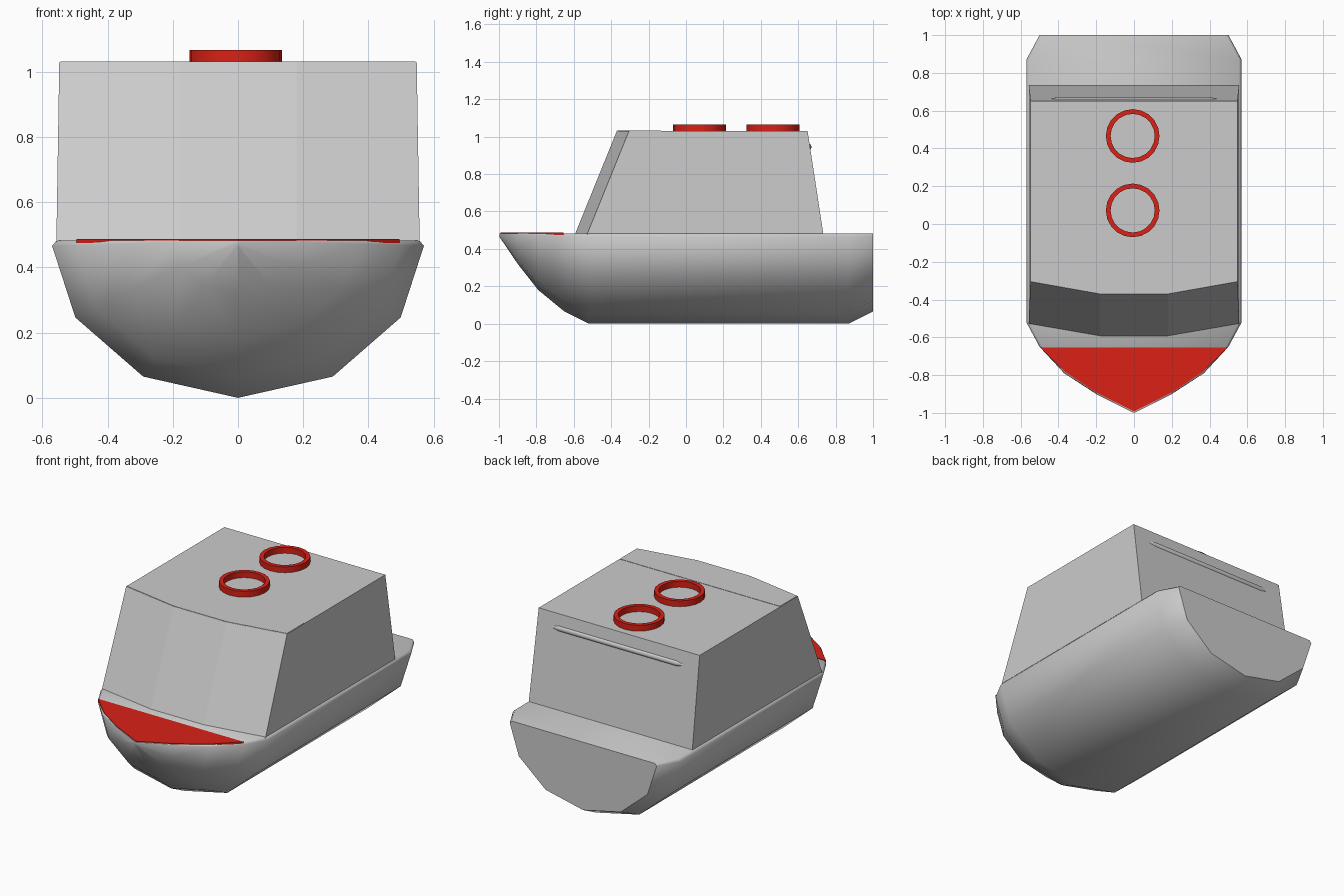
import bpy, bmesh, math

if "Cube" in bpy.data.objects:
    bpy.data.objects.remove(bpy.data.objects["Cube"])


def make_object(name, verts, faces, color=None, smooth=None):
    me = bpy.data.meshes.new(name)
    me.from_pydata(verts, [], faces)
    bm = bmesh.new()
    bm.from_mesh(me)
    bmesh.ops.remove_doubles(bm, verts=bm.verts, dist=0.0005)
    bmesh.ops.recalc_face_normals(bm, faces=bm.faces)
    bm.to_mesh(me)
    bm.free()
    ob = bpy.data.objects.new(name, me)
    bpy.context.collection.objects.link(ob)
    if color:
        me.materials.append(color)
    if smooth:
        bpy.ops.object.select_all(action='DESELECT')
        ob.select_set(True)
        bpy.context.view_layer.objects.active = ob
        bpy.ops.object.shade_smooth_by_angle(angle=math.radians(smooth))
    return ob


def loft(name, rings, closed=True, caps=True, **kw):
    """Bridge successive equal-length vertex rings."""
    n = len(rings[0])
    verts = [v for r in rings for v in r]
    m = len(rings)
    faces = []
    for i in range(m if not caps else m - 1):
        a, b = i * n, ((i + 1) % m) * n
        faces += [(a + j, a + (j + 1) % n, b + (j + 1) % n, b + j) for j in range(n)]
    if caps:
        faces += [tuple(range(n)), tuple(range((m - 1) * n, m * n))]
    return make_object(name, verts, faces, **kw)


def mirrored(half):
    """Complete a half outline (x >= 0, starting and ending anywhere) across x = 0."""
    return half + [(-x, y) for x, y in reversed(half) if x > 0]


red = bpy.data.materials.new("red_paint")
red.diffuse_color = (0.7, 0.015, 0.008, 1)
red.use_nodes = True
red.node_tree.nodes["Principled BSDF"].inputs["Base Color"].default_value = red.diffuse_color

# Hull: one cross-section scaled to each station (y, half width, keel height)
DECK = 0.483
section = [(0, 0), (0.51, 0.135), (0.875, 0.51), (1.0, 0.965), (0.975, 1.0)]
stations = [(-0.998, 0.004, 0.465), (-0.90, 0.20, 0.32), (-0.79, 0.37, 0.18),
            (-0.65, 0.50, 0.065), (-0.52, 0.57, 0.0), (0.87, 0.57, 0.0),
            (1.0, 0.50, 0.065)]
rings = []
for y, w, k in stations:
    ring = [(x * w, k + z * (DECK - k)) for x, z in section]
    rings.append([(x, y, z) for x, z in mirrored(ring)])
loft("hull", rings, smooth=60)


def slab(name, outline, z0, z1, **kw):
    return loft(name, [[(x, y, z) for x, y in outline] for z in (z0, z1)], **kw)


# Red foredeck
slab("foredeck", mirrored([(0, -0.993), (0.20, -0.893), (0.365, -0.783), (0.495, -0.655)]),
     0.475, 0.4865, color=red)

# Cabin with raked front and back
bottom = mirrored([(0.18, -0.595), (0.557, -0.53), (0.557, 0.735)])
top = mirrored([(0.18, -0.37), (0.548, -0.305), (0.548, 0.65)])
loft("cabin", [[(x, y, 0.475) for x, y in bottom], [(x, y, 1.03) for x, y in top]])

# Front roof panel
slab("roof_front_panel", mirrored([(0.18, -0.368), (0.545, -0.303), (0.545, -0.135)]),
     1.02, 1.032)

# Rounded strip on the rear cabin wall
bar = []
for x, r in ((-0.44, 0.006), (-0.40, 0.012), (0.40, 0.012), (0.44, 0.006)):
    bar.append([(x, 0.659 + r * math.cos(a * math.pi / 4), 0.945 + 1.4 * r * math.sin(a * math.pi / 4))
                for a in range(8)])
loft("rear_strip", bar, smooth=60)


# Funnel rings on the roof
def funnel_ring(name, y):
    profile = [(0.142, 1.025), (0.142, 1.066), (0.117, 1.066), (0.117, 1.025)]
    n = 20
    rings = [[(-0.007 + r * math.cos(2 * math.pi * i / n),
               y + r * math.sin(2 * math.pi * i / n), z) for i in range(n)] for r, z in profile]
    loft(name, rings, caps=False, color=red, smooth=30)


funnel_ring("front_funnel_ring", 0.072)
funnel_ring("rear_funnel_ring", 0.466)
